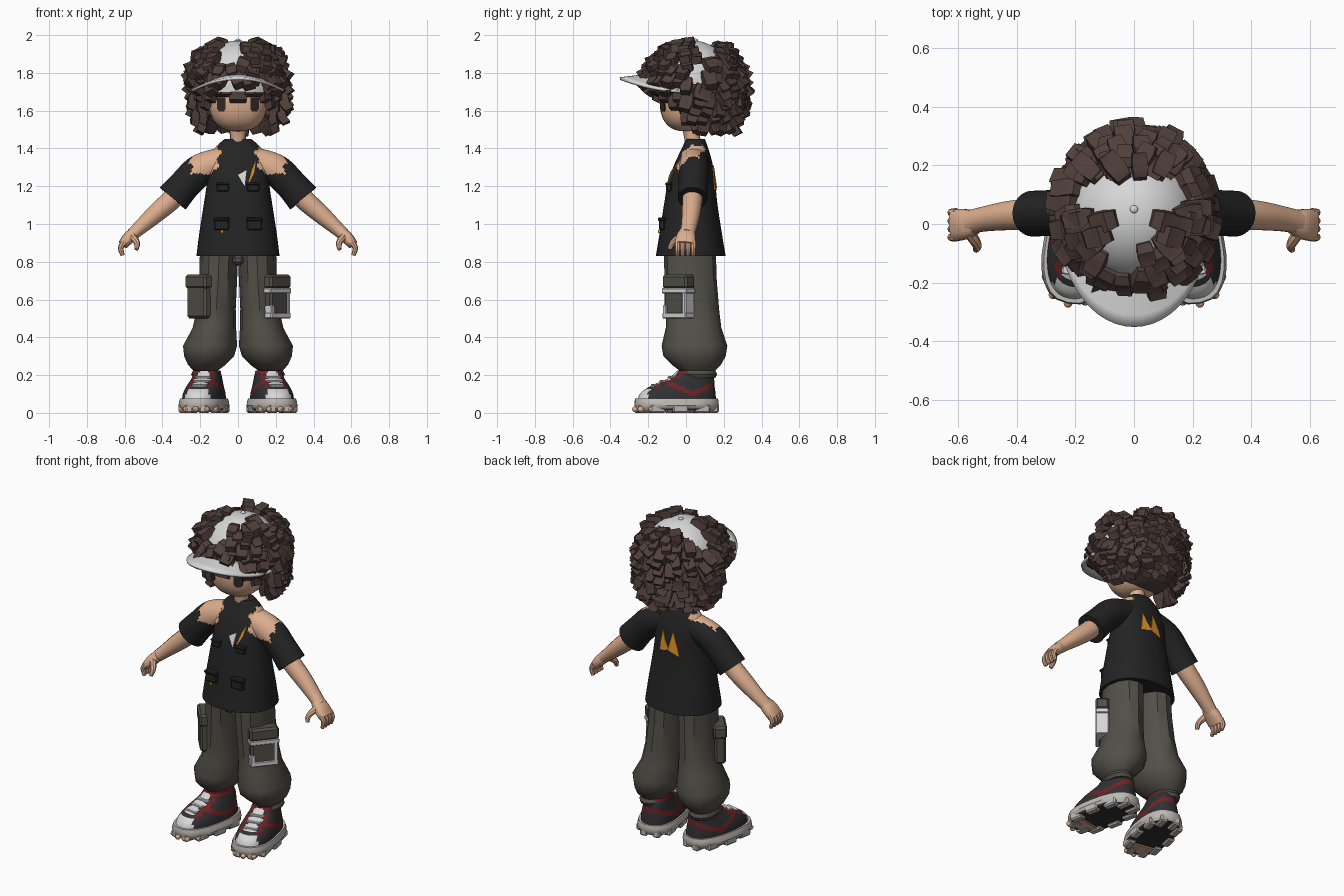
import bpy, bmesh, math, random
from math import sin, cos, pi, radians
from mathutils import Vector, Matrix
from mathutils.bvhtree import BVHTree

random.seed(7)
if "Cube" in bpy.data.objects:
    bpy.data.objects.remove(bpy.data.objects["Cube"])

COLOURS = {
    "hair_brown": (0.08, 0.05, 0.043), "skin": (0.72, 0.42, 0.27), "shirt_black": (0.017, 0.017, 0.018),
    "trouser_olive": (0.085, 0.08, 0.064), "cap_white": (0.68, 0.68, 0.68), "shoe_red": (0.17, 0.016, 0.02),
    "orange": (0.7, 0.27, 0.02), "shoe_dark": (0.03, 0.03, 0.033), "eye_dark": (0.03, 0.022, 0.02),
    "sole_grey": (0.52, 0.49, 0.46)}
MATS = {}
for key, rgb in COLOURS.items():
    mat = bpy.data.materials.new(key)
    mat.use_nodes = True
    mat.diffuse_color = (*rgb, 1)
    mat.node_tree.nodes["Principled BSDF"].inputs["Base Color"].default_value = (*rgb, 1)
    MATS[key] = mat
PARTS = []
SIDES = ((1, "left"), (-1, "right"))


def mirror(s):
    return Matrix.Diagonal((s, 1, 1, 1))


def finish(name, bm, mats, rule=None, m=None):
    """Colour the faces by rule, place the part and link it."""
    bmesh.ops.recalc_face_normals(bm, faces=bm.faces)
    bm.normal_update()
    if rule:
        for f in bm.faces:
            f.material_index = rule(f.calc_center_median(), f.normal)
    if m:
        bm.transform(m)
        bmesh.ops.recalc_face_normals(bm, faces=bm.faces)
    me = bpy.data.meshes.new(name)
    bm.to_mesh(me)
    bm.free()
    for k in mats:
        me.materials.append(MATS[k])
    ob = bpy.data.objects.new(name, me)
    bpy.context.collection.objects.link(ob)
    PARTS.append(ob)
    return ob


def spow(v, p):
    return math.copysign(abs(v) ** p, v)


def bridge(bm, rings):
    n = len(rings[0])
    for a, b in zip(rings, rings[1:]):
        for i in range(n):
            bm.faces.new((a[i], a[(i + 1) % n], b[(i + 1) % n], b[i]))
    bm.faces.new(rings[0])
    bm.faces.new(rings[-1])


def loft(name, rows, mats, n=16, steps=3, flat=False, p=1.0, rule=None, m=None):
    """Tube through rows of (x, y, z, radius a, radius b), eased between rows."""
    rows = [Vector(r) for r in rows]
    path = []
    for i in range(len(rows) - 1):
        a, b, c, d = rows[max(i - 1, 0)], rows[i], rows[i + 1], rows[min(i + 2, len(rows) - 1)]
        for k in range(steps):
            t = k / steps
            path.append((2 * b + (c - a) * t + (2 * a - 5 * b + 4 * c - d) * t ** 2
                         + (3 * b - a - 3 * c + d) * t ** 3) * 0.5)
    path.append(rows[-1])
    bm = bmesh.new()
    rings = []
    for i, r in enumerate(path):
        o = Vector(r[:3])
        t = Vector(path[min(i + 1, len(path) - 1)][:3]) - Vector(path[max(i - 1, 0)][:3])
        t = Vector((0, 0, 1)) if flat else t.normalized()
        v = (Vector((0, 1, 0)) - t * t.y).normalized()
        u = v.cross(t)
        rings.append([bm.verts.new(o + u * r[3] * spow(cos(2 * pi * k / n), p)
                                   + v * r[4] * spow(sin(2 * pi * k / n), p)) for k in range(n)])
    bridge(bm, rings)
    return finish(name, bm, mats, rule, m)


def blob(name, centre, radii, mats, p=1.0, keep=None, m=None, seg=28):
    bm = bmesh.new()
    bmesh.ops.create_uvsphere(bm, u_segments=seg, v_segments=seg // 2 + 4, radius=1)
    for v in bm.verts:
        v.co = Vector([c + r * spow(x, p) for c, r, x in zip(centre, radii, v.co)])
    if keep:
        bmesh.ops.delete(bm, geom=[f for f in bm.faces if not keep(f.calc_center_median())], context="FACES")
    return finish(name, bm, mats, None, m)


def box(name, size, loc, mat, m=Matrix(), bevel=0.006):
    bm = bmesh.new()
    bmesh.ops.create_cube(bm, size=1, matrix=Matrix.Translation(loc) @ Matrix.Diagonal((*size, 1)))
    bmesh.ops.bevel(bm, geom=bm.edges[:], offset=bevel, segments=1, affect="EDGES")
    return finish(name, bm, [mat], None, m)


def decal(name, pts, target, way, mat):
    """Thin patch laid on the front (way -1) or back (way 1) of a part."""
    me = target.data
    tree = BVHTree.FromPolygons([v.co for v in me.vertices], [q.vertices[:] for q in me.polygons])
    bm = bmesh.new()
    verts = []
    for x, z in pts:
        hit = tree.ray_cast(Vector((x, way, z)), Vector((0, -way, 0)))[0]
        verts.append(bm.verts.new(hit + Vector((0, 0.006 * way, 0))))
    f = bm.faces.new(verts)
    f.normal_update()
    ext = bmesh.ops.extrude_face_region(bm, geom=[f])["geom"]
    bmesh.ops.translate(bm, vec=(0, -0.005 * way, 0), verts=[g for g in ext if isinstance(g, bmesh.types.BMVert)])
    return finish(name, bm, [mat])


# Head, neck and eyes
head = blob("head", (0, 0, 1.66), (0.155, 0.14, 0.17), ["skin"], p=0.8)
loft("neck", [(0, 0.045, 1.36, 0.055, 0.05), (0, 0.035, 1.44, 0.042, 0.042), (0, 0.02, 1.54, 0.045, 0.045)], ["skin"])
for s, side in SIDES:
    decal(side + "_eye", [(s * x, z) for x, z in ((0.065, 1.61), (0.075, 1.595), (0.1, 1.595), (0.11, 1.61),
                                                  (0.11, 1.67), (0.065, 1.67))], head, -1, "eye_dark")

# Cap: dome, button and arched brim
blob("cap_dome", (0, 0.03, 1.74), (0.225, 0.225, 0.232), ["cap_white"], keep=lambda c: c.z > 1.71)
blob("cap_button", (0, 0.05, 1.972), (0.014, 0.014, 0.009), ["cap_white"], seg=12)
bm = bmesh.new()
grid = []
for i in range(25):
    a = radians(-85 + 170 * i / 24)
    inner = Vector((0.225 * sin(a), 0.03 - 0.215 * cos(a), 1.79 - 0.085 * sin(a) ** 2))
    outer = Vector((0.255 * sin(a), 0.01 - 0.36 * cos(a), 1.77 - 0.07 * sin(a) ** 2))
    grid.append([bm.verts.new(inner.lerp(outer, k / 4)) for k in range(5)])
for a, b in zip(grid, grid[1:]):
    for k in range(4):
        bm.faces.new((a[k], a[k + 1], b[k + 1], b[k]))
brim = finish("cap_brim", bm, ["cap_white"])
sol = brim.modifiers.new("thickness", "SOLIDIFY")
sol.thickness, sol.offset = 0.014, 0

# Hair: a back shell and many blocky curls
blob("hair_base", (0, 0.045, 1.74), (0.235, 0.24, 0.235), ["hair_brown"], p=0.92,
     keep=lambda c: c.y > (0.16 if c.z > 1.74 else 0.01))
curls = bmesh.new()


def curl(pos, out, down, length, width, flick):
    side = out.cross(down).normalized()
    rings = []
    for t, scale, lift in ((0, 0.8, -0.01), (0.35, 1, 0.008), (0.7, 1, 0.4 * flick), (1, 0.85, flick)):
        c = pos + down * length * t + out * lift
        w, h = side * width * scale * 0.5, (out - down * 0.5 * t) * width * scale * 0.36
        rings.append([curls.verts.new(c + w * i + h * j) for i, j in ((-1, -1), (1, -1), (1, 1), (-1, 1))])
    bridge(curls, rings)


def bare(x, y, z):
    """Places where the face or the cap shows between the curls."""
    if z < 1.74:
        return y < 0.01
    if y < 0.03:
        return z < (1.77 if abs(x) > 0.12 else 1.81) or (-0.085 < x < 0.03 and z > 1.87)
    if y < 0.15:
        return (z > 1.9 and abs(x) < 0.165) or (z > 1.76 and random.random() > 0.3)
    return False


def curl_row(e, z, f):
    count = max(8, int(28 * f * cos(e)))
    for i in range(count):
        a = 2 * pi * (i + random.uniform(0.25, 0.75)) / count
        out = Vector((cos(e) * sin(a), cos(e) * cos(a), sin(e)))
        pos = Vector((0.238 * f * out.x, 0.045 + 0.25 * f * out.y, z))
        if bare(*pos):
            continue
        down = Vector((sin(e) * sin(a), sin(e) * cos(a), -cos(e)))
        down.rotate(Matrix.Rotation(random.uniform(-0.45, 0.45), 3, out))
        size = random.uniform(0.9, 1.15)
        curl(pos, out, down, 0.09 * size, 0.06 * size, random.uniform(0.01, 0.04))


for deg in range(0, 64, 9):
    curl_row(radians(deg), 1.74 + 0.235 * sin(radians(deg)), 1)
for z, f in ((1.7, 1), (1.66, 0.98), (1.62, 0.92), (1.575, 0.78)):
    curl_row(0, z, f)
for s, side in SIDES:
    # Curls crossing the crown, then the fringe and temples
    for x, y, z, ln in ((0.06, 0.02, 1.97, 0.1), (0.08, -0.03, 1.96, 0.1), (0.15, 0.02, 1.92, 0.1)):
        curl(Vector((s * x, y, z)), Vector((s * 0.3, -0.2, 0.9)).normalized(),
             Vector((s * 0.85, -0.2, -0.4)).normalized(), ln, 0.07, 0.01)
    for x, y, z, ln in ((0.02, -0.15, 1.75, 0.1), (0.055, -0.15, 1.75, 0.07), (0.1, -0.135, 1.74, 0.06),
                        (0.14, -0.11, 1.73, 0.08), (0.165, -0.06, 1.73, 0.12), (0.2, -0.04, 1.73, 0.08),
                        (0.19, -0.01, 1.72, 0.13), (0.18, 0.0, 1.63, 0.1)):
        curl(Vector((s * x, y, z)), Vector((s * x, y - 0.02, 0)).normalized(), Vector((0, 0, -1)), ln, 0.055, 0.012)
finish("hair_curls", curls, ["hair_brown"])


# Shirt with torn shoulders, sleeves, pockets and patches
def torn(c, n):
    jag = 0.012 * sin(70 * c.z + 45 * c.y)
    x = abs(c.x) + jag
    inset = min(x - 0.1 - max(0, 1.34 - c.z) * 0.5, 0.25 - x, c.z + jag - 1.255, 1.425 - c.z - jag,
                0.065 + max(0, c.z - 1.33) * 0.4 + jag - c.y)
    if inset < 0:
        return 0
    return 2 if inset < 0.008 and sin(110 * c.z + 60 * c.x) > 0.75 else 1


shirt = loft("shirt_body", [
    (0, 0.025, 0.83, 0.22, 0.185), (0, 0.025, 0.95, 0.205, 0.165), (0, 0.025, 1.1, 0.182, 0.142),
    (0, 0.03, 1.22, 0.165, 0.125), (0, 0.04, 1.32, 0.165, 0.1), (0, 0.048, 1.4, 0.125, 0.07),
    (0, 0.05, 1.45, 0.07, 0.05)], ["shirt_black", "skin", "orange"], n=72, steps=9, flat=True, p=0.9, rule=torn)
for s, side in SIDES:
    loft(side + "_sleeve", [(0.09, 0.045, 1.33, 0.075, 0.075), (0.2, 0.042, 1.285, 0.085, 0.08),
                            (0.28, 0.038, 1.21, 0.084, 0.078), (0.345, 0.035, 1.135, 0.09, 0.078)],
         ["shirt_black", "skin", "orange"], n=48, steps=12, rule=torn, m=mirror(s))
    for x, y, z, w, h in ((0.088, -0.128, 1.0, 0.08, 0.065), (0.08, -0.09, 1.195, 0.065, 0.045)):
        box(side + "_shirt_pocket", (w, 0.03, h), (x, y, z), "shirt_black", mirror(s))
        box(side + "_shirt_pocket_flap", (w + 0.008, 0.042, h * 0.3), (x, y, z + h * 0.38), "shirt_black", mirror(s))
decal("white_chest_patch", [(0.0, 1.26), (0.035, 1.2), (0.045, 1.285)], shirt, -1, "cap_white")
decal("orange_chest_patch", [(0.05, 1.2), (0.085, 1.27), (0.095, 1.335), (0.075, 1.29)], shirt, -1, "orange")
box("orange_pocket_tag", (0.016, 0.008, 0.016), (-0.085, -0.144, 0.96), "orange", bevel=0.001)
decal("orange_back_patch_a", [(0.075, 1.18), (0.05, 1.185), (0.005, 1.2), (0.035, 1.25), (0.055, 1.305)],
      shirt, 1, "orange")
decal("orange_back_patch_b", [(0.01, 1.195), (-0.065, 1.17), (-0.05, 1.22), (-0.015, 1.31)], shirt, 1, "orange")

# Arms and hands
for s, side in SIDES:
    m = mirror(s)
    loft(side + "_arm", [(0.2, 0.04, 1.3, 0.055, 0.055), (0.33, 0.035, 1.15, 0.055, 0.055),
                         (0.43, 0.028, 1.06, 0.05, 0.05), (0.52, 0.015, 0.98, 0.038, 0.042),
                         (0.56, 0.005, 0.945, 0.034, 0.042)], ["skin"], n=14, m=m)
    loft(side + "_palm", [(0.54, 0.005, 0.96, 0.03, 0.04), (0.575, 0, 0.93, 0.033, 0.052),
                          (0.61, -0.005, 0.89, 0.026, 0.055)], ["skin"], n=14, p=0.8, m=m)
    for k in range(4):
        y = -0.045 + 0.028 * k
        loft(side + "_finger", [(0.604, y, 0.905, 0.016, 0.015), (0.621, y, 0.872, 0.015, 0.014),
                                (0.61, y, 0.833, 0.011, 0.011)], ["skin"], n=8, m=m)
    loft(side + "_thumb", [(0.56, -0.03, 0.935, 0.02, 0.02), (0.535, -0.07, 0.9, 0.017, 0.017),
                           (0.538, -0.088, 0.865, 0.011, 0.011)], ["skin"], n=8, m=m)

# Baggy trousers with cargo pockets
for s, side in SIDES:
    loft(side + "_trouser_leg", [
        (0.1, 0.02, 0.85, 0.102, 0.138), (0.105, 0.025, 0.7, 0.1, 0.138), (0.115, 0.035, 0.55, 0.103, 0.14),
        (0.125, 0.04, 0.45, 0.115, 0.147), (0.148, 0.045, 0.355, 0.143, 0.174), (0.153, 0.045, 0.3, 0.132, 0.165),
        (0.165, 0.055, 0.255, 0.1, 0.13), (0.172, 0.06, 0.225, 0.066, 0.095), (0.172, 0.06, 0.205, 0.076, 0.105),
        (0.172, 0.06, 0.185, 0.066, 0.095)], ["trouser_olive"], n=12, steps=1, flat=True, p=0.95, m=mirror(s))
    m = mirror(s) @ Matrix.Translation((0.2, -0.04, 0.615)) @ Matrix.Rotation(radians(50), 4, "Z")
    box(side + "_cargo_pocket", (0.155, 0.065, 0.22), (0, 0, -0.005), "trouser_olive", m, 0.012)
    box(side + "_cargo_flap", (0.17, 0.078, 0.075), (0, 0, 0.08), "trouser_olive", m, 0.012)
    if s > 0:
        for w, h, x, z in ((0.172, 0.028, 0, 0.032), (0.162, 0.03, 0, -0.1), (0.025, 0.05, -0.066, -0.07),
                           (0.025, 0.13, 0.066, -0.04)):
            box("cargo_strap", (w, 0.074, h), (x, 0, z), "cap_white", m, 0.004)
box("trouser_fly", (0.06, 0.03, 0.05), (0, -0.095, 0.81), "trouser_olive", bevel=0.014)


# Chunky shoes, toes turned out
def upper_rule(c, n):
    x, ragged = abs(c.x), 0.008 * sin(90 * c.y)
    if (c.z < 0.125 and c.y + 1.1 * x < -0.1) or (x < 0.036 + ragged and c.y < 0.0 and c.z > 0.137):
        return 1
    tongue_edge = 0.045 < x < 0.066 + ragged and c.y < 0.01 and c.z > 0.135
    return 2 if tongue_edge or abs(c.z - 0.1 - 0.45 * abs(c.y - 0.07)) < 0.014 or c.z > 0.21 else 0


def sole_rule(c, n):
    return 0 if n.z > -0.6 else 1


for s, side in SIDES:
    m = mirror(s) @ Matrix.Translation((0.18, -0.05, 0)) @ Matrix.Rotation(0.2, 4, "Z")
    loft(side + "_sole", [(0, 0, 0.012, 0.108, 0.212), (0, 0, 0.04, 0.125, 0.226), (0, 0, 0.075, 0.116, 0.222)],
         ["sole_grey", "shoe_dark"], n=24, steps=2, flat=True, p=0.8, rule=sole_rule, m=m)
    loft(side + "_shoe_upper", [
        (0, 0, 0.06, 0.108, 0.212), (0, 0.008, 0.105, 0.103, 0.2), (0, 0.035, 0.145, 0.09, 0.168),
        (0, 0.08, 0.185, 0.076, 0.12), (0, 0.095, 0.225, 0.066, 0.09)],
         ["shoe_dark", "cap_white", "shoe_red"], n=48, steps=6, flat=True, p=0.85, rule=upper_rule, m=m)
    for k in range(3):
        box(side + "_lace", (0.085, 0.03, 0.014), (0, -0.115 + 0.045 * k, 0.147 + 0.02 * k), "cap_white", m, 0.004)
    for k in range(10):
        a = 2 * pi * k / 10
        box(side + "_sole_lug", (0.045, 0.085, 0.045), (0.099 * spow(cos(a), 0.8), 0.182 * spow(sin(a), 0.8), 0.0225),
            "sole_grey", m, 0.008)
    for k in range(5):
        a = radians(-90 + 26 * (k - 2))
        blob(side + "_toe_nub", (0.108 * spow(cos(a), 0.8), 0.222 * spow(sin(a), 0.8), 0.019),
             (0.016, 0.018, 0.016), ["skin"], m=m, seg=10)
    box(side + "_toe_tread", (0.13, 0.09, 0.012), (0, -0.145, 0.01), "skin", m, 0.003)

# Smooth shading with sharp edges kept
bpy.ops.object.select_all(action="DESELECT")
for ob in PARTS:
    ob.select_set(True)
bpy.context.view_layer.objects.active = PARTS[0]
bpy.ops.object.shade_smooth_by_angle(angle=radians(35))
